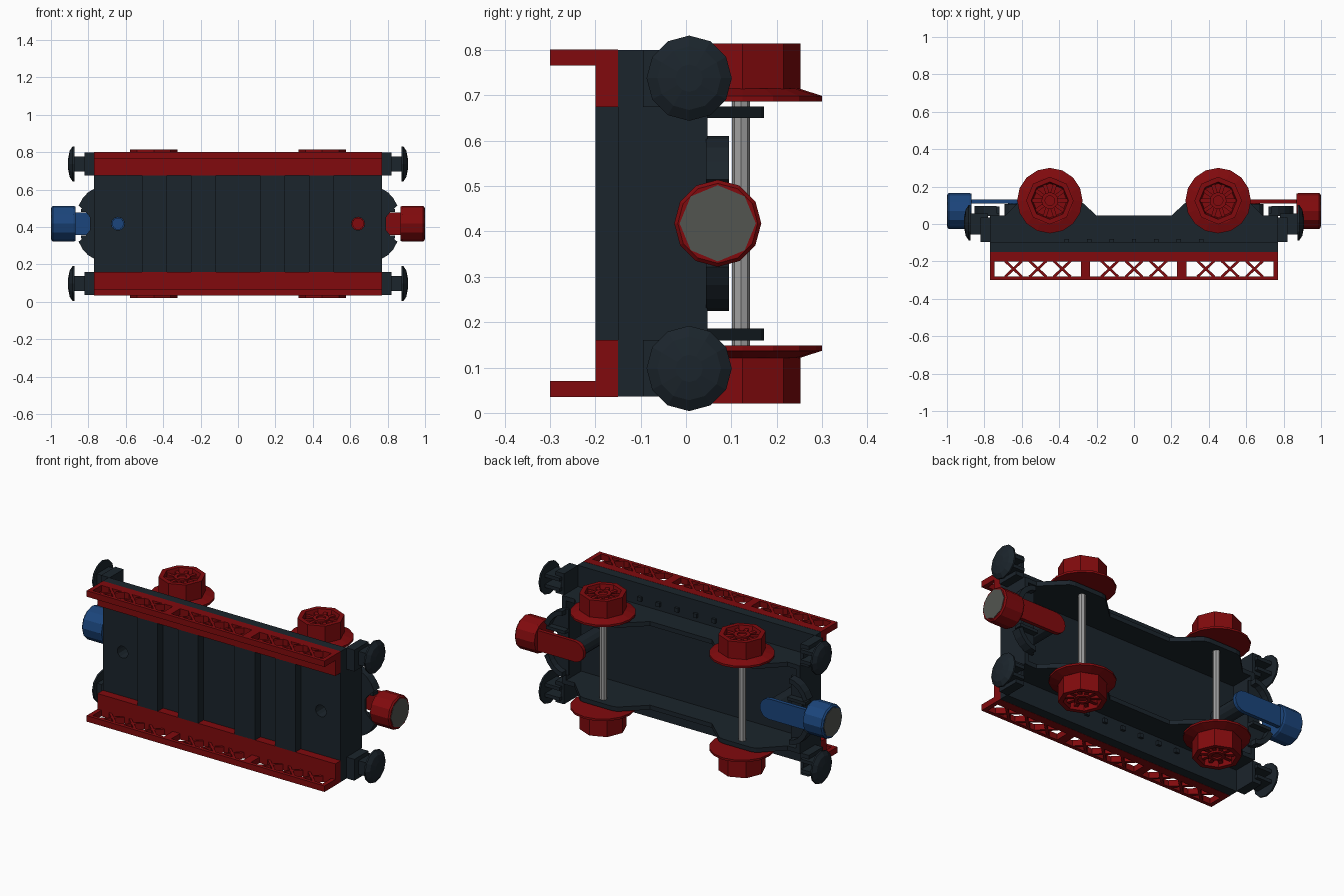
import bpy, bmesh
from math import pi, cos, sin, atan2, hypot
from mathutils import Matrix, Vector

if "Cube" in bpy.data.objects:
    bpy.data.objects.remove(bpy.data.objects["Cube"])

C = 0.418  # mid-plane height: the wagon lies on its side, its roof side facing -y


def material(name, rgb):
    m = bpy.data.materials.new(name)
    m.diffuse_color = (*rgb, 1)
    m.use_nodes = True
    m.node_tree.nodes["Principled BSDF"].inputs["Base Color"].default_value = m.diffuse_color
    return m


RED = material("red", (0.22, 0.003, 0.004))
DARK = material("dark", (0.011, 0.018, 0.025))
BLUE = material("blue", (0.011, 0.06, 0.20))
STEEL = material("steel", (0.35, 0.35, 0.35))
CAP = material("magnet_grey", (0.085, 0.09, 0.08))


def finish(name, bm, mat):
    bmesh.ops.recalc_face_normals(bm, faces=bm.faces)
    me = bpy.data.meshes.new(name)
    bm.to_mesh(me)
    bm.free()
    ob = bpy.data.objects.new(name, me)
    bpy.context.collection.objects.link(ob)
    if mat:
        me.materials.append(mat)
    return ob


def add_box(bm, x0, x1, y0, y1, z0, z1, rot=0):
    x0, x1, z0, z1 = min(x0, x1), max(x0, x1), min(z0, z1), max(z0, z1)
    mid = Vector(((x0 + x1) / 2, (y0 + y1) / 2, (z0 + z1) / 2))
    m = Matrix.Translation(mid) @ Matrix.Rotation(rot, 4, 'Z')
    bmesh.ops.create_cube(bm, size=1, matrix=m @ Matrix.Diagonal((x1 - x0, y1 - y0, z1 - z0, 1)))


def box(name, mat, *dims):
    bm = bmesh.new()
    add_box(bm, *dims)
    return finish(name, bm, mat)


def prism(name, mat, pts, shift):
    """Extrude a closed outline of 3D points along shift."""
    bm = bmesh.new()
    f = bm.faces.new([bm.verts.new(p) for p in pts])
    r = bmesh.ops.extrude_face_region(bm, geom=[f])
    bmesh.ops.translate(bm, vec=shift, verts=[v for v in r['geom'] if isinstance(v, bmesh.types.BMVert)])
    bm.faces.ensure_lookup_table()
    return finish(name, bm, mat)


def lathe(name, mat, profile, center, axis, n=12, closed=False):
    """Spin (radius, height) points; axis is the direction of height."""
    bm = bmesh.new()
    q = Vector(axis).to_track_quat('Z', 'Y')
    rings = []
    for r, h in profile:
        pts = [Vector((r * cos(2 * pi * i / n), r * sin(2 * pi * i / n), h)) for i in range(n)]
        rings.append([bm.verts.new(q @ p + Vector(center)) for p in pts])
    pairs = list(zip(rings, rings[1:]))
    if closed:
        pairs.append((rings[-1], rings[0]))
    for a, b in pairs:
        for i in range(n):
            j = (i + 1) % n
            bm.faces.new((a[i], a[j], b[j], b[i]))
    if not closed:
        bm.faces.new(rings[0])
        bm.faces.new(rings[-1])
    return finish(name, bm, mat)


# Deck slab with two pin holes and four raised planks
deck = box("deck_slab", DARK, -0.77, 0.77, -0.15, -0.095, C - 0.382, C + 0.382)
for sx in (1, -1):
    cutter = lathe("hole_cutter", None, [(0.035, -0.2), (0.035, 0.2)], (sx * 0.642, -0.1, C), (0, 1, 0), 12)
    cutter.hide_render = True
    cutter.hide_viewport = True
    md = deck.modifiers.new("pin_hole", 'BOOLEAN')
    md.operation, md.object, md.solver = 'DIFFERENCE', cutter, 'EXACT'
    for a, b in [(0.118, 0.25), (0.38, 0.512)]:
        box("raised_plank", DARK, sx * a, sx * b, -0.2, -0.145, C - 0.258, C + 0.258)

for sz in (1, -1):
    # Lattice railings standing on the red side strips
    box("red_side_strip", RED, -0.77, 0.77, -0.2, -0.15, C + sz * 0.257, C + sz * 0.383)
    zi, zo = C + sz * 0.348, C + sz * 0.383
    bm = bmesh.new()
    add_box(bm, -0.77, 0.77, -0.3, -0.28, zi, zo)
    for a, b in [(-0.77, -0.745), (-0.283, -0.235), (0.23, 0.28), (0.745, 0.77)]:
        add_box(bm, a, b, -0.285, -0.195, zi, zo)
    for cx in (-0.514, 0, 0.514):
        for i in (-1, 0, 1):
            x, w, h = cx + i * 0.13, 0.09, 0.085
            for d in (1, -1):
                L = hypot(w, h)
                add_box(bm, x - L / 2, x + L / 2, -0.247, -0.233, zi, zo, d * atan2(h, w))
    finish("lattice_railing", bm, RED)

    # Side frame with bearing lobes over the axles
    half = [(0.2, 0.045), (0.33, 0.165), (0.36, 0.172), (0.54, 0.172), (0.57, 0.165), (0.69, 0.045), (0.77, 0.045), (0.77, -0.1)]
    outline = half + [(-x, y) for x, y in reversed(half)]
    prism("side_frame", DARK, [(x, y, C + sz * 0.232) for x, y in outline], (0, 0, sz * 0.026))

    # Row of rivets under the slab
    bm = bmesh.new()
    for i in range(-3, 4):
        add_box(bm, i * 0.12 - 0.012, i * 0.12 + 0.012, -0.1, -0.08, C + sz * 0.285, C + sz * 0.309)
    finish("rivets", bm, DARK)

for sx in (1, -1):
    # End wall, notched half-round coupling plate and its raised rim
    box("end_wall", DARK, sx * 0.745, sx * 0.77, -0.12, 0.047, C - 0.257, C + 0.257)
    ts = [-pi / 2 + pi * i / 12 for i in range(13)]
    arc = [(0.735 + 0.135 * cos(t), 0.193 * sin(t)) for t in ts]
    inner = [(0.735 + 0.105 * cos(t), 0.165 * sin(t)) for t in ts]
    lo, hi = arc[:5], arc[-5:]
    notch = [(0.81, -0.058), (0.792, -0.035), (0.792, 0.035), (0.81, 0.058)]
    shape = [(0.72, -0.193)] + lo + notch + hi + [(0.72, 0.193)]
    prism("coupling_plate", DARK, [(sx * x, 0.044, C + z) for x, z in shape], (0, 0.014, 0))
    for part_o, part_i in ((lo, inner[:5]), (hi, inner[-5:])):
        rim = part_o + part_i[::-1]
        prism("plate_rim", DARK, [(sx * x, 0.05, C + z) for x, z in rim], (0, 0.045, 0))
        e = 1 if part_o is hi else -1
        box("plate_rib", DARK, sx * 0.72, sx * 0.84, 0.05, 0.093, C + e * 0.062, C + e * 0.08)

    # Coupling: rounded arm, pin in its boss, magnet housing
    mat, label = (RED, "red") if sx > 0 else (BLUE, "blue")
    tip = [(0.63 - 0.06 * cos(t), 0.06 * sin(t)) for t in [pi / 2 - pi * i / 8 for i in range(9)]]
    prism(f"{label}_coupling_arm", mat, [(sx * x, 0.11, C + z) for x, z in tip + [(0.89, -0.06), (0.89, 0.06)]], (0, 0.022, 0))
    lathe(f"{label}_coupling_pin", mat, [(0.032, -0.05), (0.032, 0.115)], (sx * 0.642, 0, C), (0, 1, 0), 10)
    lathe("pin_boss", DARK, [(0.05, -0.1), (0.05, 0.108), (0.036, 0.108), (0.036, -0.1)],
          (sx * 0.642, 0, C), (0, 1, 0), 12, True)
    lathe(f"{label}_magnet_housing", mat, [(0.092, 0.87), (0.096, 0.88), (0.096, 0.99), (0.088, 0.998)],
          (0, 0.07, C), (sx, 0, 0), 12)
    lathe("magnet_face", CAP, [(0.084, 0.98), (0.084, 1.0)], (0, 0.07, C), (sx, 0, 0), 8)

    # Axle through both frames
    lathe("axle", STEEL, [(0.02, -0.37), (0.02, 0.37)], (sx * 0.45, 0.121, C), (0, 0, 1), 8)

    for sz in (1, -1):
        zc = C + sz * 0.32
        # Buffer bracket, ribbed stem and domed disc
        bm = bmesh.new()
        add_box(bm, sx * 0.765, sx * 0.82, -0.095, -0.055, C + sz * 0.257, C + sz * 0.382)
        add_box(bm, sx * 0.765, sx * 0.785, -0.095, 0.035, C + sz * 0.257, C + sz * 0.382)
        for a, b in ((0.257, 0.28), (0.36, 0.382)):
            add_box(bm, sx * 0.765, sx * 0.82, -0.095, 0.035, C + sz * a, C + sz * b)
        finish("buffer_bracket", bm, DARK)
        bm = bmesh.new()
        add_box(bm, sx * 0.78, sx * 0.882, -0.055, -0.015, zc - 0.04, zc + 0.04)
        for e in (-1, 1):
            add_box(bm, sx * 0.78, sx * 0.882, -0.055, 0.055, zc + e * 0.04, zc + e * 0.02)
        finish("buffer_stem", bm, DARK)
        lathe("buffer_disc", DARK, [(0.094, 0.875), (0.094, 0.884), (0.07, 0.9), (0.03, 0.908)],
              (0, 0.007, zc), (sx, 0, 0), 12)

        # Flanged wheel: conical flange, faceted tread, recessed spoked face
        wc = (sx * 0.45, 0.125, C)
        ax = (0, 0, sz)
        lathe("wheel_flange", RED, [(0.175, 0.269), (0.175, 0.281), (0.125, 0.297)], wc, ax, 16)
        lathe("wheel_tread", RED, [(0.127, 0.285), (0.127, 0.397), (0.1, 0.397), (0.092, 0.362)], wc, ax, 8)
        bm = bmesh.new()
        for i in range(5):
            add_box(bm, wc[0] - 0.096, wc[0] + 0.096, 0.115, 0.135, C + sz * 0.35, C + sz * 0.381, i * pi / 5)
        finish("wheel_spokes", bm, RED)
        lathe("wheel_hub", RED, [(0.045, 0.35), (0.045, 0.39), (0.026, 0.39), (0.026, 0.372)], wc, ax, 12)
        lathe("axle_cap", DARK, [(0.024, 0.36), (0.024, 0.38)], wc, ax, 8)
